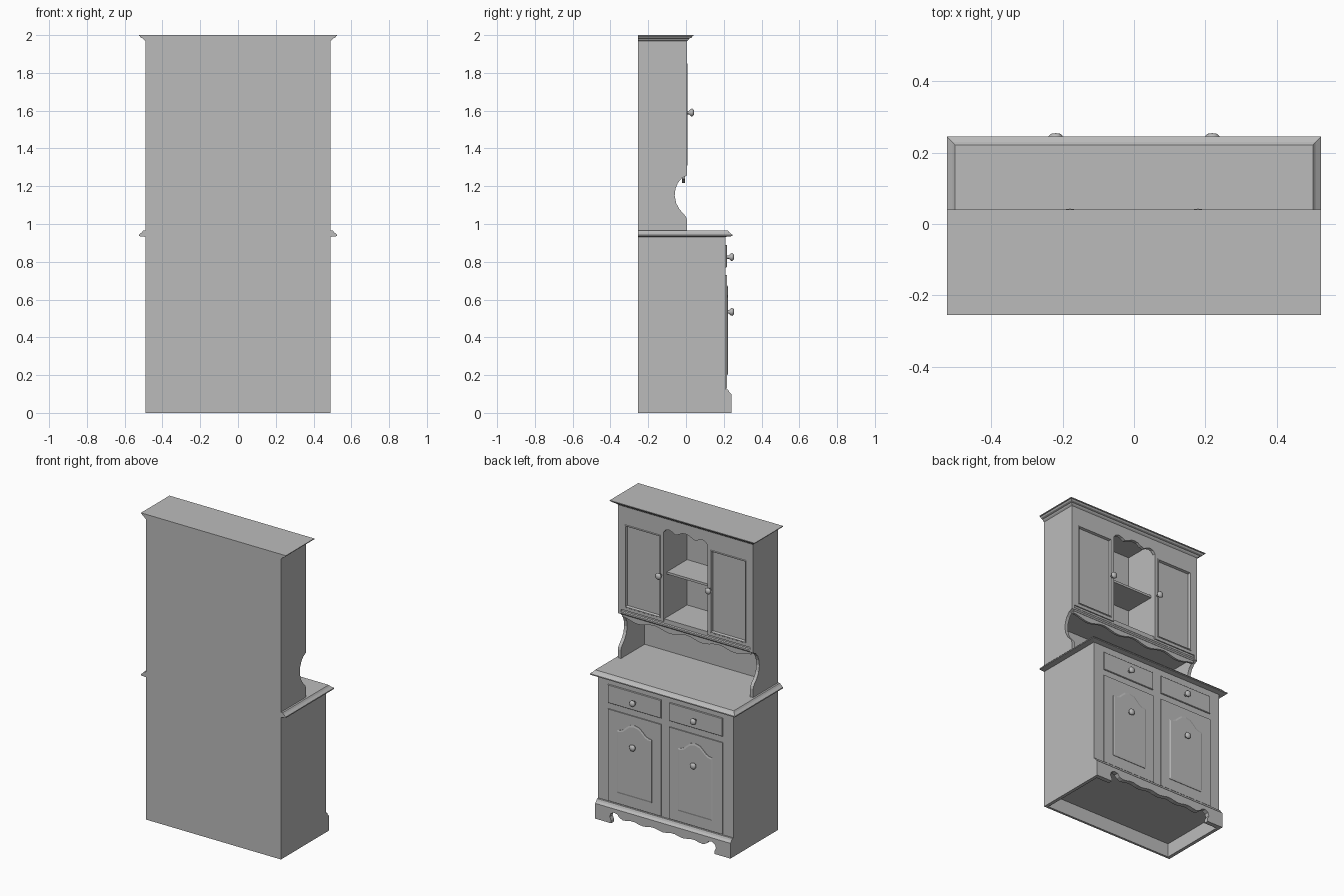
import bpy, bmesh, math
from mathutils import Matrix, Vector

cube = bpy.data.objects.get("Cube")
if cube:
    bpy.data.objects.remove(cube, do_unlink=True)

GREY = (0.5, 0.5, 0.5, 1)
paint = bpy.data.materials.new("grey_paint")
paint.use_nodes = True
paint.diffuse_color = GREY
paint.node_tree.nodes["Principled BSDF"].inputs["Base Color"].default_value = GREY


def finish(name, bm, smooth=False):
    bmesh.ops.recalc_face_normals(bm, faces=bm.faces)
    mesh = bpy.data.meshes.new(name)
    bm.to_mesh(mesh)
    bm.free()
    mesh.materials.append(paint)
    obj = bpy.data.objects.new(name, mesh)
    bpy.context.collection.objects.link(obj)
    for poly in mesh.polygons:
        poly.use_smooth = smooth
    return obj


def loft(name, rings):
    """Join rings of equal length and cap both ends."""
    bm = bmesh.new()
    loops = [[bm.verts.new(p) for p in ring] for ring in rings]
    n = len(loops[0])
    for a, b in zip(loops, loops[1:]):
        for i in range(n):
            j = (i + 1) % n
            bm.faces.new((a[i], a[j], b[j], b[i]))
    bm.faces.new(loops[0])
    bm.faces.new(loops[-1])
    return finish(name, bm)


def box(name, x, y, z):
    return loft(name, [[(x[0], y[0], h), (x[1], y[0], h), (x[1], y[1], h), (x[0], y[1], h)] for h in z])


def board_xz(name, outline, y0, y1):
    return loft(name, [[(x, y, z) for x, z in outline] for y in (y0, y1)])


def board_yz(name, outline, x0, x1):
    return loft(name, [[(x, y, z) for y, z in outline] for x in (x0, x1)])


def moulding_slab(name, front, profile):
    """Slab with a moulded edge on the sides and the display face."""
    return loft(name, [[(-HALF - o, BACK, z), (HALF + o, BACK, z),
                        (HALF + o, front + o, z), (-HALF - o, front + o, z)] for o, z in profile])


def panelled(name, x, y, z, steps):
    """Box whose display face gets successive (inset, depth) steps."""
    bm = bmesh.new()
    bmesh.ops.create_cube(bm, size=1)
    size = Vector((x[1] - x[0], y[1] - y[0], z[1] - z[0]))
    mid = Vector((x[0] + x[1], y[0] + y[1], z[0] + z[1])) / 2
    bmesh.ops.transform(bm, matrix=Matrix.Translation(mid) @ Matrix.Diagonal(size.to_4d()), verts=bm.verts)
    bm.normal_update()
    face = max(bm.faces, key=lambda f: f.normal.y)
    for inset, depth in steps:
        bmesh.ops.inset_region(bm, faces=[face], thickness=inset, depth=depth)
    return finish(name, bm)


def knob(name, x, y, z):
    bm = bmesh.new()
    profile = [(0, 0), (.009, 0), (.009, .01), (.019, .02), (.021, .028), (.014, .036), (0, .038)]
    verts = [bm.verts.new((x + r, y + d, z)) for r, d in profile]
    edges = [bm.edges.new(pair) for pair in zip(verts, verts[1:])]
    bmesh.ops.spin(bm, geom=verts + edges, cent=(x, y, z), axis=(0, 1, 0),
                   angle=math.tau, steps=20, use_duplicate=False)
    bmesh.ops.remove_doubles(bm, verts=bm.verts, dist=0.0001)
    return finish(name, bm, True)


def mirrored(half):
    """Complete an outline given from its outer edge to the middle."""
    return half + [(-x, z) for x, z in reversed(half) if x != 0]


HALF, BACK = 0.49, -0.255
INNER = BACK + 0.015
BOARD = 0.022
LOW, UP = 0.21, 0.005     # display faces of the base and the upper cabinet

# Shared back and the base carcass, open underneath
box("back_panel", (-HALF, HALF), (BACK, INNER), (0, 1.98))
box("base_cabinet", (BOARD - HALF, HALF - BOARD), (INNER, LOW), (0.09, 0.94))
for side, s in (("left", 1), ("right", -1)):
    box(side + "_base_side", sorted((s * HALF, s * (HALF - BOARD))), (INNER, LOW), (0, 0.94))

# Scalloped plinth with a sloping cap
foot = [(HALF, 0.1), (HALF, 0), (.375, 0), (.375, .02), (.385, .04), (.378, .062),
        (.355, .075), (.33, .07), (.315, .052), (.29, .042)]
wave = [(.29 - .029 * i, .047 - .006 * math.cos(i * math.tau / 5)) for i in range(1, 10)]
board_xz("plinth", mirrored(foot + wave + [(0, .041)]), LOW, 0.24)
board_yz("plinth_cap", [(LOW, .1), (.24, .1), (.228, .112), (.222, .125), (LOW, .125)], -HALF, HALF)

# Worktop and cornice
moulding_slab("worktop", LOW, [(0, .932), (.035, .936), (.035, .943), (.02, .955), (.012, .965)])
moulding_slab("cornice", UP, [(0, 1.968), (.008, 1.975), (.012, 1.982), (.024, 1.986),
                              (.03, 1.994), (.035, 1.995), (.035, 2)])

# Drawers and arched doors of the base
arch = mirrored([(.125, .2), (.125, .612), (.1, .616), (.08, .626), (.06, .645), (.035, .666), (0, .674)])
for side, s in (("left", 1), ("right", -1)):
    span = sorted((s * .03, s * .415))
    mid = s * 0.22
    panelled(side + "_drawer", span, (LOW - .01, .214), (.77, .89), [(.004, .003)])
    box(side + "_base_door", span, (LOW - .01, .217), (.13, .73))
    loft(side + "_door_panel", [[(mid + x * k, y, .42 + (z - .42) * k) for x, z in arch]
                               for k, y in ((1, .216), (1, .22), (.95, .223))])
    knob(side + "_drawer_knob", mid, .217, .825)
    knob(side + "_base_door_knob", mid, .217, .535)

# Upper sides with a curved cutout above the worktop
cheek = [(INNER, .96), (UP, .96), (UP, 1.02), (0, 1.038), (-.012, 1.053), (-.035, 1.078),
         (-.052, 1.11), (-.06, 1.15), (-.056, 1.185), (-.043, 1.218), (-.022, 1.243),
         (UP, 1.257), (UP, 1.98), (INNER, 1.98)]
NICHE = 0.16
for side, s in (("left", 1), ("right", -1)):
    board_yz(side + "_upper_side", cheek, s * HALF, s * (HALF - BOARD))
    # Cupboard front with recessed panel, outer stile and niche wall
    panelled(side + "_upper_door", sorted((s * NICHE, s * .46)), (-.02, UP), (1.288, 1.87),
             [(.028, 0), (.004, .004), (.006, 0), (.006, -.016)])
    box(side + "_upper_stile", sorted((s * .46, s * (HALF - BOARD))), (-.02, UP), (1.288, 1.975))
    box(side + "_upper_rail", sorted((s * NICHE, s * .46)), (-.02, UP), (1.87, 1.975))
    box(side + "_niche_wall", sorted((s * NICHE, s * (NICHE + .015))), (INNER, -.02), (1.288, 1.975))
    knob(side + "_upper_door_knob", s * .18, UP, 1.59)

# Niche shelf, cabinet floor and ceiling
box("niche_shelf", (-NICHE, NICHE), (INNER, -.03), (1.587, 1.602))
box("upper_floor", (BOARD - HALF, HALF - BOARD), (INNER, -.002), (1.272, 1.305))
box("upper_ceiling", (BOARD - HALF, HALF - BOARD), (INNER, -.02), (1.955, 1.975))

# Wavy valance over the niche
crest = [(NICHE, 1.975), (NICHE, 1.875), (.145, 1.893), (.12, 1.9), (.095, 1.892), (.075, 1.88),
         (.05, 1.888), (.025, 1.902), (0, 1.906)]
board_xz("niche_valance", mirrored(crest), -.015, UP)

# Moulded rail and wavy apron below the upper cabinet
edge = HALF - BOARD
board_yz("apron_rail", [(-.02, 1.252), (-.004, 1.252), (.003, 1.26), (.003, 1.27), (-.004, 1.278),
                        (-.004, 1.29), (-.02, 1.29)], -edge, edge)
steps = 20
apron = [(edge, 1.255)] + [(edge * (1 - i / steps), 1.227 + .011 * math.cos(i / steps * 2 * math.tau))
                           for i in range(steps)] + [(0, 1.238)]
board_xz("wavy_apron", mirrored(apron), -.02, -.005)
